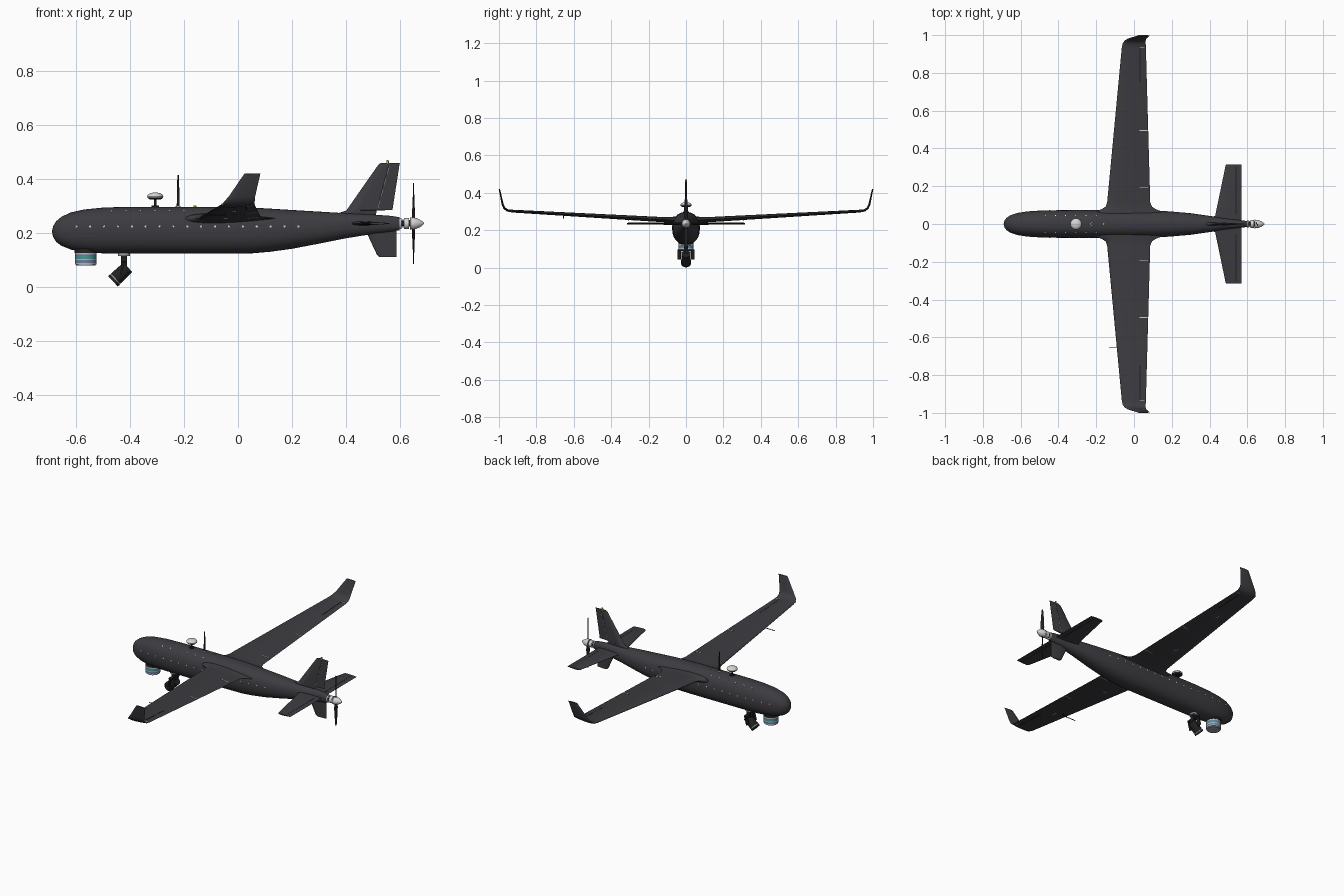
import bpy, bmesh, math
from mathutils import Vector, Matrix

if "Cube" in bpy.data.objects:
    bpy.data.objects.remove(bpy.data.objects["Cube"])

def material(name, col):
    m = bpy.data.materials.new(name)
    m.diffuse_color = (*col, 1)
    m.use_nodes = True
    m.node_tree.nodes["Principled BSDF"].inputs["Base Color"].default_value = m.diffuse_color
    return m

DARK = material("charcoal skin", (0.046, 0.044, 0.051))
BLACK = material("black", (0.015, 0.015, 0.016))
WHITE = material("off white", (0.66, 0.66, 0.65))
GREY = material("metal grey", (0.34, 0.34, 0.35))
PALE = material("pale blue grey", (0.42, 0.5, 0.56))
TEAL = material("teal", (0.06, 0.31, 0.3))
BLUE = material("violet blue", (0.16, 0.19, 0.34))
YELLOW = material("yellow", (0.6, 0.4, 0.03))

def finish(name, bm, mat, angle=35):
    bmesh.ops.recalc_face_normals(bm, faces=bm.faces)
    me = bpy.data.meshes.new(name)
    bm.to_mesh(me)
    bm.free()
    me.materials.append(mat)
    ob = bpy.data.objects.new(name, me)
    bpy.context.collection.objects.link(ob)
    bpy.ops.object.select_all(action='DESELECT')
    ob.select_set(True)
    bpy.context.view_layer.objects.active = ob
    bpy.ops.object.shade_smooth_by_angle(angle=math.radians(angle))

def loft(name, rings, mat):
    bm = bmesh.new()
    vs = [[bm.verts.new(p) for p in r] for r in rings]
    n = len(vs[0])
    for a, b in zip(vs, vs[1:]):
        for i in range(n):
            j = (i + 1) % n
            bm.faces.new((a[i], a[j], b[j], b[i]))
    bm.faces.new(vs[0])
    bm.faces.new(vs[-1])
    finish(name, bm, mat)

def half_thick(c, t):
    return 5 * t * (0.2969 * c**.5 - 0.126 * c - 0.3516 * c**2 + 0.2843 * c**3 - 0.1036 * c**4)

def foil(le, te, up, t, n=24):
    """Closed symmetric airfoil ring between two edge points."""
    le, te, up = Vector(le), Vector(te), Vector(up).normalized()
    ring = []
    for i in range(n):
        c = 0.5 * (1 + math.cos(2 * math.pi * i / n))
        ring.append(le.lerp(te, c) + up * half_thick(c, t) * (1 if i <= n / 2 else -1))
    return ring

def placed(p, q, axis, up):
    p, q = Vector(p), Vector(q)
    return (Matrix.Translation((p + q) / 2) @ (q - p).to_track_quat(axis, up).to_matrix().to_4x4(),
            (q - p).length)

def cyl(name, p, q, r1, r2, mat, n=28):
    M, d = placed(p, q, 'Z', 'Y')
    bm = bmesh.new()
    bmesh.ops.create_cone(bm, cap_ends=True, segments=n, radius1=r1, radius2=r2, depth=d, matrix=M)
    finish(name, bm, mat)

def bar(name, p, q, w, h, mat):
    M, d = placed(p, q, 'Y', 'Z')
    bm = bmesh.new()
    bmesh.ops.create_cube(bm, size=1, matrix=M @ Matrix.Diagonal((w, d, h, 1)))
    finish(name, bm, mat)

# Fuselage: x, top, bottom, half width
BODY = [(-.69, .207, .203, .002), (-.686, .225, .185, .018), (-.675, .243, .167, .033),
        (-.655, .26, .152, .046), (-.62, .276, .138, .058), (-.57, .287, .129, .066),
        (-.5, .294, .124, .071), (-.4, .297, .123, .073), (-.05, .297, .123, .074),
        (.05, .294, .124, .073), (.12, .29, .13, .071), (.2, .285, .141, .066),
        (.3, .279, .16, .057), (.4, .273, .18, .043), (.5, .268, .196, .027),
        (.57, .263, .205, .019), (.6, .258, .21, .016)]
POW = 2.25

def section(x):
    for a, b in zip(BODY, BODY[1:]):
        if a[0] <= x <= b[0]:
            k = (x - a[0]) / (b[0] - a[0])
            return [u + (v - u) * k for u, v in zip(a, b)][1:]

def body_ring(x, top, bot, w, n=36):
    ring = []
    for i in range(n):
        c, s = math.cos(2 * math.pi * i / n), math.sin(2 * math.pi * i / n)
        ring.append((x, math.copysign(abs(c)**(2 / POW), c) * w,
                     (top + bot) / 2 + math.copysign(abs(s)**(2 / POW), s) * (top - bot) / 2))
    return ring

loft("fuselage", [body_ring(*b) for b in BODY], DARK)

# Wing stations: y, leading x, trailing x, z, tilt in degrees, thickness
WING = [(.03, -.2, .145, .254, 0, .04), (.07, -.195, .138, .254, 0, .036),
        (.08, -.168, .112, .2545, 3, .032), (.092, -.15, .095, .255, 3, .03),
        (.115, -.142, .086, .256, 3, .028), (.93, -.065, .063, .302, 4, .015),
        (.955, -.06, .062, .306, 20, .013), (.971, -.05, .062, .317, 50, .012),
        (.98, -.033, .064, .337, 74, .011), (.998, .024, .083, .42, 80, .007)]

def skin(x, y, side, face):
    """Point on the upper (face 1) or lower (face -1) wing skin."""
    k = (y - .115) / .815
    le, te = -.142 + .077 * k, .086 - .023 * k
    return x, side * y, .256 + .046 * k + face * half_thick((x - le) / (te - le), .028 - .013 * k)

for s, side in ((1, "right"), (-1, "left")):
    loft("wing_" + side, [foil((l, s * y, z), (t, s * y, z),
         (0, -s * math.sin(math.radians(a)), math.cos(math.radians(a))), th)
         for y, l, t, z, a, th in WING], DARK)
    # Control surface gaps and hinge plates on both skins
    for f in (1, -1):
        bar("aileron_gap_" + side, skin(.031, .75, s, f), skin(.031, .93, s, f), .005, .0015, BLACK)
        for y in (.192, .495):
            bar("hinge_plate_" + side, skin(.03, y, s, f), skin(.074, y, s, f), .004, .003, WHITE)
        bar("aileron_end_" + side, skin(.031, .935, s, f), skin(.056, .935, s, f), .003, .002, WHITE)
    # Small paired servo hatches under the wing, tip light
    for x, y in ((-.015, .69), (-.045, .3)):
        for dy in (-.007, .007):
            bar("servo_hatch", skin(x - .008, y + dy, s, -1), skin(x + .008, y + dy, s, -1),
                .004, .003, WHITE)
    cyl("tip_light", (-.061, s * .956, .306), (-.05, s * .956, .306), .003, .004, YELLOW, 10)
    # Tailplane with elevator gap and hinges
    loft("tailplane_" + side, [foil((l, s * y, .235), (.568, s * y, .235), (0, 0, 1), t)
         for y, l, t in ((.005, .4, .016), (.03, .41, .015), (.045, .43, .013),
                         (.31, .485, .01), (.315, .488, .008))], DARK)
    bar("elevator_gap_" + side, (.54, s * .05, .235), (.54, s * .305, .235), .003, .0074, BLACK)
    # Fastener rows along the sides and the upper skin
    for i in range(17):
        x = -.6 + .0515 * i
        w = section(x)[2]
        cyl("side_fastener", (x, s * (w - .003), .224), (x, s * (w + .001), .224),
            .0043, .004, WHITE, 10)
    for i in range(6):
        x = -.47 + .054 * i
        top, bot, w = section(x)
        p = Vector((x, s * .045, (top + bot) / 2 + (top - bot) / 2 * (1 - (.045 / w)**POW)**(1 / POW)))
        out = Vector((0, s * .55, .83))
        cyl("top_fastener", p - out * .003, p + out * .001, .0034, .0032, WHITE, 10)

# Pitot probe slung under the left wing
cyl("pitot_probe", (-.132, -.655, .266), (-.04, -.655, .266), .002, .002, BLACK, 8)
cyl("pitot_strut", (-.05, -.655, .264), (-.04, -.655, .286), .002, .002, BLACK, 8)

# Vertical fin with overhanging rudder, gap line, ventral fin
loft("fin", [foil((l, 0, z), (t, 0, z), (0, 1, 0), th) for l, t, z, th in
     ((.33, .512, .255, .018), (.378, .513, .275, .017), (.402, .514, .2835, .016),
      (.403, .573, .2845, .016), (.52, .599, .452, .01), (.53, .601, .46, .008))], DARK)
bar("rudder_gap", (.514, 0, .287), (.559, 0, .452), .0105, .003, BLACK)
for i in range(4):
    a, b = (Vector((.518, 0, .287)).lerp((.563, 0, .452), (i + k) / 4) for k in (.15, .85))
    bar("rudder_hinge", a, b, .0102, .0016, GREY)
loft("ventral_fin", [foil((l, 0, z), (.589, 0, z), (0, 1, 0), th) for l, z, th in
     ((.46, .225, .016), (.48, .195, .014), (.515, .12, .011), (.525, .11, .009))], DARK)
cyl("fin_beacon", (.555, 0, .457), (.555, 0, .471), .005, .004, YELLOW, 12)

# Motor on standoffs, spinner and two blade propeller
AX = .235
ANG = [2 * math.pi * i / 28 for i in range(28)]
cyl("motor_core", (.598, 0, AX), (.645, 0, AX), .012, .012, BLACK)
cyl("motor_mount", (.6, 0, AX), (.606, 0, AX), .021, .021, WHITE)
cyl("motor_can", (.616, 0, AX), (.634, 0, AX), .02, .02, WHITE)
cyl("spinner_plate", (.638, 0, AX), (.644, 0, AX), .023, .023, GREY)
for y, z in ((.012, .012), (-.012, .012), (.012, -.012), (-.012, -.012)):
    cyl("motor_standoff", (.604, y, AX + z), (.618, y, AX + z), .003, .003, WHITE, 8)
SPIN = [(.642, .022), (.652, .0225), (.662, .02), (.674, .0145), (.684, .008), (.69, .002)]
loft("spinner", [[(x, r * math.cos(a), AX + r * math.sin(a)) for a in ANG] for x, r in SPIN], WHITE)
for s in (1, -1):
    rings = []
    for r, c, a in ((.012, .012, 50), (.035, .022, 30), (.07, .022, 20), (.11, .017, 14),
                    (.14, .012, 11), (.15, .005, 10)):
        d = Vector((-math.sin(math.radians(a)), s * math.cos(math.radians(a)), 0))
        mid = Vector((.651, 0, AX + s * r))
        rings.append(foil(mid - d * c / 2, mid + d * c / 2, (d.y, -d.x, 0), .0035, 14))
    loft("propeller_blade", rings, BLACK)

# Antenna dome with dark underside, whip mast, top beacon
cyl("dome_base", (-.307, 0, .293), (-.307, 0, .302), .015, .013, BLACK)
cyl("dome_stem", (-.307, 0, .298), (-.307, 0, .328), .0045, .0045, BLACK, 14)
cyl("dome_underside", (-.307, 0, .323), (-.307, 0, .331), .02, .029, BLACK)
loft("antenna_dome", [[(-.307 + r * math.cos(a), r * math.sin(a), z) for a in ANG] for z, r in
     ((.331, .029), (.335, .03), (.342, .027), (.347, .019), (.35, .006))], WHITE)
cyl("mast_foot", (-.222, 0, .293), (-.222, 0, .3), .01, .009, WHITE, 16)
cyl("mast", (-.222, 0, .298), (-.222, 0, .415), .0055, .003, BLACK, 12)
cyl("top_beacon", (-.16, 0, .293), (-.16, 0, .301), .006, .005, YELLOW, 12)

# Banded sensor turret under the nose
for z0, z1, r, m in ((.079, .084, .036, GREY), (.083, .089, .04, PALE), (.089, .099, .04, BLUE),
                     (.099, .104, .04, PALE), (.104, .114, .04, TEAL), (.114, .119, .04, BLUE),
                     (.119, .126, .04, PALE), (.126, .146, .041, BLACK)):
    cyl("turret_band", (-.565, 0, z0), (-.565, 0, z1), r, r, m, 36)

# Tilted camera gimbal
cyl("gimbal_plate", (-.423, 0, .115), (-.423, 0, .126), .023, .023, GREY)
bar("gimbal_post", (-.423, 0, .066), (-.423, 0, .118), .024, .022, BLACK)
bar("gimbal_yoke", (-.423, -.04, .092), (-.423, .04, .092), .022, .009, BLACK)
for s in (1, -1):
    bar("gimbal_arm", (-.423, s * .036, .095), (-.435, s * .036, .045), .02, .007, BLACK)
END, DIR = Vector((-.464, 0, .0205)), Vector((.73, 0, .683))
cyl("camera_body", END + DIR * .014, END + DIR * .076, .026, .024, BLACK)
cyl("camera_ring", END + DIR * .009, END + DIR * .015, .0235, .0235, GREY)
cyl("camera_hood", END, END + DIR * .01, .0265, .027, BLACK)
